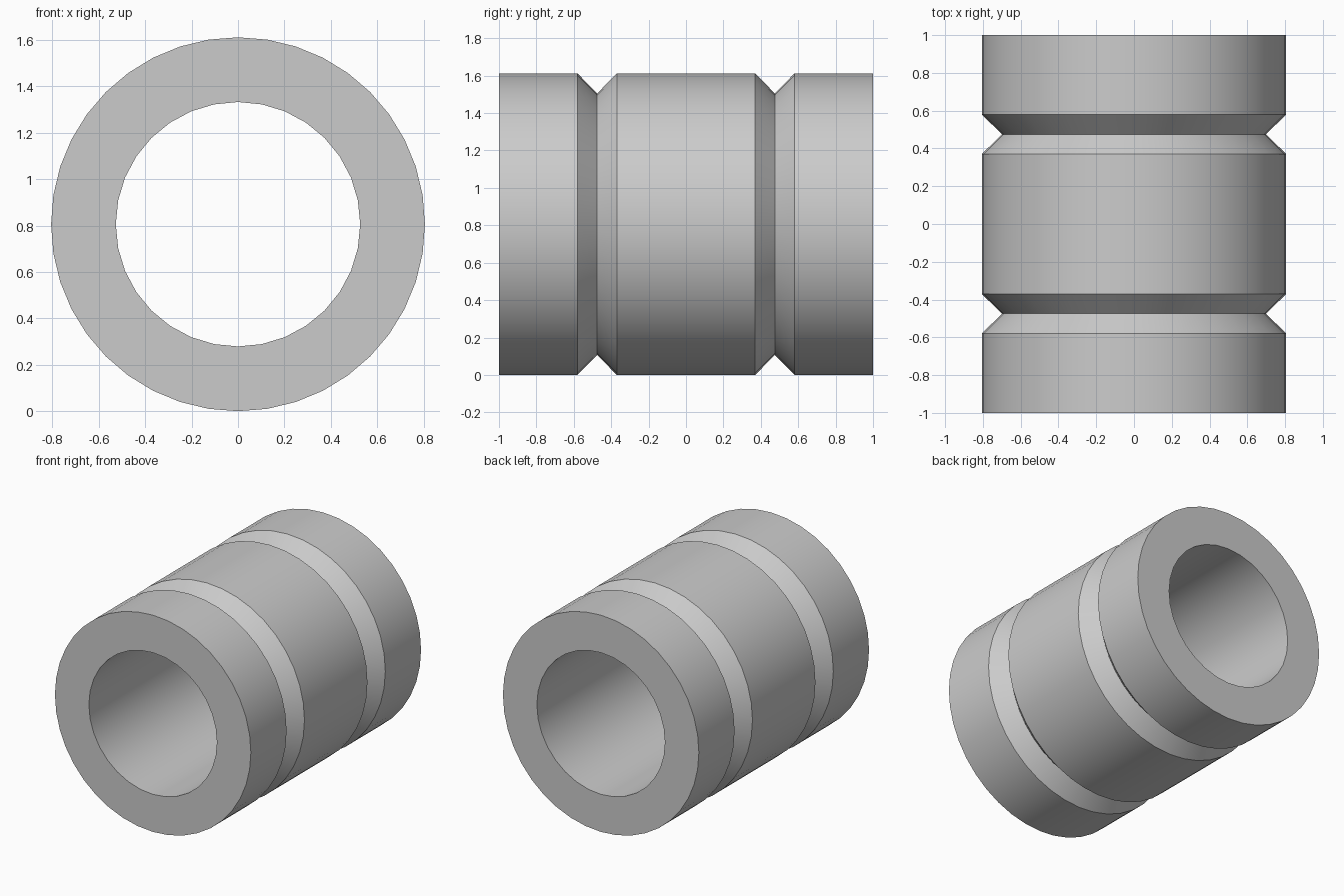
import bpy
import bmesh
from math import cos, sin, tau

cube = bpy.data.objects.get("Cube")
if cube:
    bpy.data.objects.remove(cube, do_unlink=True)

RADIUS = 0.806
BORE = 0.527
GROOVE_RADIUS = 0.699

grey = bpy.data.materials.new("plain grey")
grey.use_nodes = True
colour = (0.6, 0.6, 0.6, 1)
grey.diffuse_color = colour
grey.node_tree.nodes["Principled BSDF"].inputs["Base Color"].default_value = colour


def turned(name, profile, sides):
    """Closed solid turned about the y axis from (radius, y) points."""
    bm = bmesh.new()
    rings = []
    for r, y in profile:
        rings.append([bm.verts.new((r * sin(tau * i / sides), y,
                                    RADIUS + r * cos(tau * i / sides)))
                      for i in range(sides)])
    for a, b in zip(rings, rings[1:]):
        for i in range(sides):
            j = (i + 1) % sides
            bm.faces.new((a[i], a[j], b[j], b[i]))
    bm.faces.new(rings[0])
    bm.faces.new(rings[-1])
    bmesh.ops.recalc_face_normals(bm, faces=bm.faces)
    mesh = bpy.data.meshes.new(name)
    bm.to_mesh(mesh)
    bm.free()
    mesh.materials.append(grey)
    obj = bpy.data.objects.new(name, mesh)
    bpy.context.collection.objects.link(obj)
    return obj


# Sleeve body with two V grooves, mirrored front to back
half = [(RADIUS, 0.37), (GROOVE_RADIUS, 0.475), (RADIUS, 0.58), (RADIUS, 1.0)]
profile = [(r, -y) for r, y in reversed(half)] + half
sleeve = turned("grooved_sleeve", profile, 40)

# Through bore
cutter = turned("bore_cutter", [(BORE, -1.2), (BORE, 1.2)], 32)
cutter.hide_render = True
cut = sleeve.modifiers.new("bore", 'BOOLEAN')
cut.operation = 'DIFFERENCE'
cut.solver = 'EXACT'
cut.object = cutter

bpy.ops.object.select_all(action='DESELECT')
sleeve.select_set(True)
bpy.context.view_layer.objects.active = sleeve
bpy.ops.object.modifier_apply(modifier=cut.name)
bpy.data.objects.remove(cutter, do_unlink=True)
bpy.ops.object.shade_smooth_by_angle()
